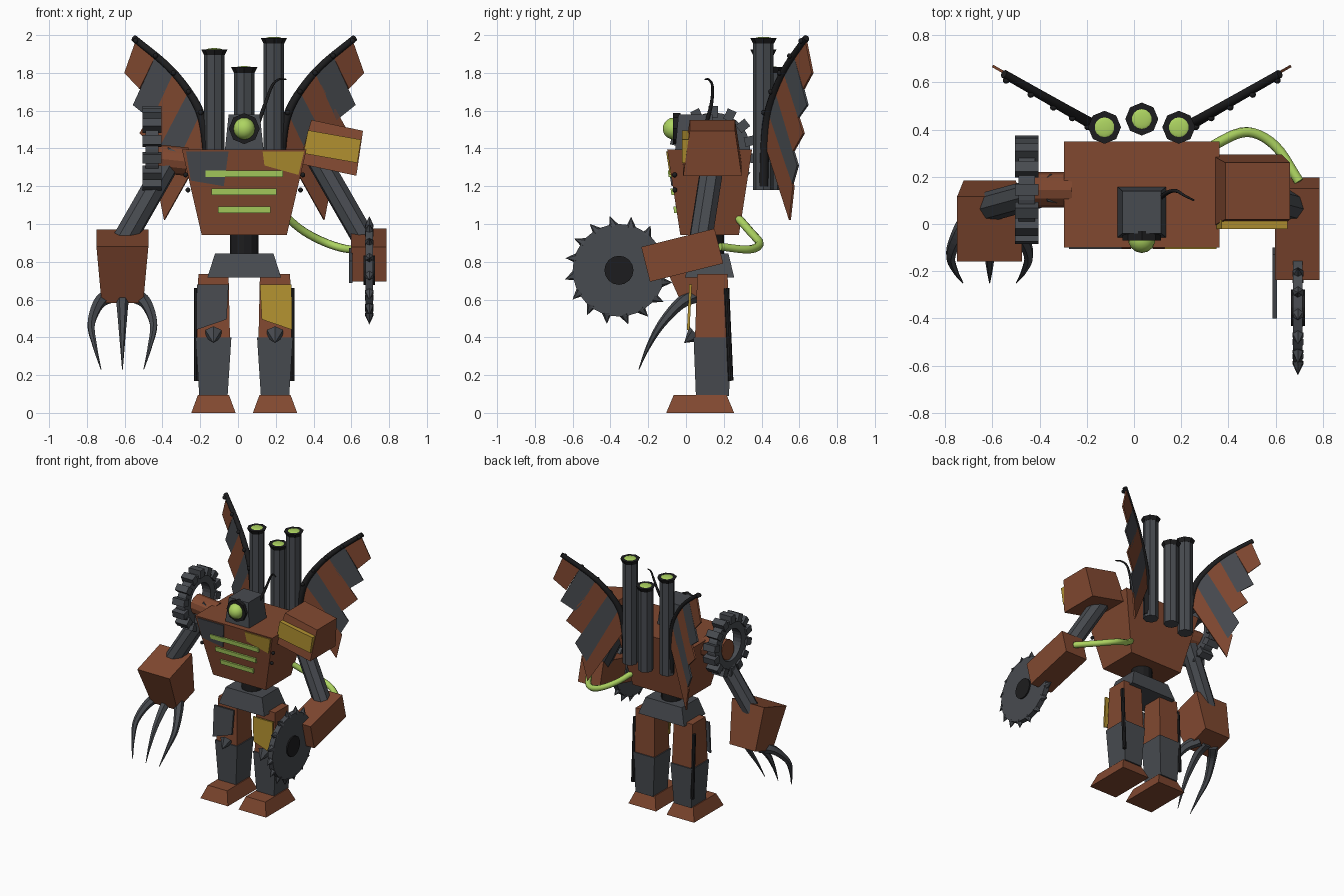
import bpy, bmesh, math
from mathutils import Vector, Matrix, Euler

if "Cube" in bpy.data.objects:
    bpy.data.objects.remove(bpy.data.objects["Cube"])


def material(name, rgb):
    m = bpy.data.materials.new(name)
    m.use_nodes = True
    m.diffuse_color = (*rgb, 1)
    m.node_tree.nodes["Principled BSDF"].inputs["Base Color"].default_value = (*rgb, 1)
    return m


RUST = material("rust_brown", (.22, .066, .03))
STEEL = material("dark_steel", (.064, .07, .08))
BLACK = material("soot_black", (.012, .012, .013))
YELLOW = material("worn_yellow", (.44, .28, .03))
GREEN = material("glowing_green", (.42, .66, .12))
CX, CY = .033, .125     # body axis


def add(name, bm, mat, smooth=False):
    bmesh.ops.recalc_face_normals(bm, faces=bm.faces)
    me = bpy.data.meshes.new(name)
    bm.to_mesh(me)
    bm.free()
    me.materials.append(mat)
    if smooth:
        me.shade_smooth()
    ob = bpy.data.objects.new(name, me)
    bpy.context.collection.objects.link(ob)
    return ob


def frustum(name, bottom, top, h, loc, mat, rot=(0, 0, 0)):
    """Box with separate bottom and top sizes."""
    bm = bmesh.new()
    bmesh.ops.create_cube(bm, size=1)
    for v in bm.verts:
        w, d = top if v.co.z > 0 else bottom
        v.co = Vector((v.co.x * w, v.co.y * d, v.co.z * h))
    turn = Euler([math.radians(a) for a in rot]).to_matrix().to_4x4()
    bm.transform(Matrix.Translation(loc) @ turn)
    return add(name, bm, mat)


def cone_in(bm, a, b, r1, r2, sides):
    a, b = Vector(a), Vector(b)
    turn = (b - a).to_track_quat('Z', 'Y').to_matrix().to_4x4()
    bmesh.ops.create_cone(bm, cap_ends=True, segments=sides, radius1=r1, radius2=r2,
                          depth=(b - a).length, matrix=Matrix.Translation((a + b) / 2) @ turn)


def rod(name, a, b, r1, mat, r2=None, sides=8):
    bm = bmesh.new()
    cone_in(bm, a, b, r1, r1 if r2 is None else r2, sides)
    return add(name, bm, mat)


def ball(name, loc, r, mat, squash=1):
    bm = bmesh.new()
    bmesh.ops.create_uvsphere(bm, u_segments=14, v_segments=10, radius=r)
    bm.transform(Matrix.Translation(loc) @ Matrix.Diagonal((1, 1, squash, 1)))
    return add(name, bm, mat, True)


def plate(name, pts, push, mat):
    """Flat polygon given thickness along a vector."""
    bm = bmesh.new()
    face = bm.faces.new([bm.verts.new(p) for p in pts])
    ext = bmesh.ops.extrude_face_region(bm, geom=[face], use_keep_orig=True)["geom"]
    moved = [g for g in ext if isinstance(g, bmesh.types.BMVert)]
    bmesh.ops.translate(bm, verts=moved, vec=push)
    return add(name, bm, mat)


def tube(name, pts, r1, r2, mat, smooth=True, res=2):
    """Round tube through points, tapering from r1 to r2."""
    p = [Vector(q) for q in pts]
    p = [2 * p[0] - p[1]] + p + [2 * p[-1] - p[-2]]
    path = []
    for a, b, c, d in zip(p, p[1:], p[2:], p[3:]):
        for k in range(5):
            t = k / 5
            path.append(.5 * (2 * b + (c - a) * t + (2 * a - 5 * b + 4 * c - d) * t ** 2
                              + (3 * b - a - 3 * c + d) * t ** 3))
    path.append(p[-2])
    cu = bpy.data.curves.new(name, 'CURVE')
    cu.dimensions = '3D'
    cu.bevel_depth, cu.bevel_resolution, cu.use_fill_caps = 1, res, True
    sp = cu.splines.new('POLY')
    sp.points.add(len(path) - 1)
    for i, q in enumerate(path):
        sp.points[i].co = (*q, 1)
        sp.points[i].radius = r1 + (r2 - r1) * i / (len(path) - 1)
    tmp = bpy.data.objects.new(name + "_path", cu)
    bpy.context.collection.objects.link(tmp)
    deps = bpy.context.evaluated_depsgraph_get()
    bm = bmesh.new()
    me = bpy.data.meshes.new_from_object(tmp.evaluated_get(deps))
    bm.from_mesh(me)
    for f in bm.faces:
        f.smooth = smooth
    bpy.data.objects.remove(tmp)
    return add(name, bm, mat)


# Torso, waist and pelvis
frustum("torso", (.45, .31), (.66, .45), .455, (CX, CY, 1.168), RUST)
rod("waist", (CX, CY, .82), (CX, CY, .96), .075, BLACK, sides=12)
frustum("pelvis", (.39, .26), (.31, .2), .125, (CX, CY, .78), STEEL)


def chest(name, pts, lift, mat):
    front = [(x, -.10 + .154 * (1.395 - z) - lift, z) for x, z in pts]
    plate(name, front, (0, lift + .003, 0), mat)


chest("chest_patch_dark", [(-.275, 1.385), (-.05, 1.385), (-.075, 1.2), (-.25, 1.23)], .007, STEEL)
chest("chest_patch_yellow", [(.13, 1.385), (.35, 1.385), (.32, 1.26), (.14, 1.31)], .007, YELLOW)
for i in range(3):
    z, w = 1.265 - i * .095, .205 - i * .033
    chest("chest_vent", [(CX - w, z + .017), (CX + w, z + .017), (CX + w, z - .017), (CX - w, z - .017)],
          .014, GREEN)
for s in (-1, 1):
    for z in (1.26, 1.18):
        ball("rivet", (CX + s * (.31 - (1.26 - z) * .15), -.06, z), .013, BLACK)

# Head with eye and antenna
frustum("head", (.205, .215), (.165, .18), .19, (CX, .05, 1.485), STEEL)
rod("eye_socket", (CX, -.03, 1.505), (CX, -.07, 1.505), .082, BLACK)
ball("eye", (CX, -.065, 1.505), .058, GREEN)
tube("antenna", [(.11, .11, 1.54), (.145, .135, 1.64), (.18, .14, 1.73), (.215, .12, 1.765),
                 (.255, .1, 1.765)], .011, .004, BLACK)

# Chimneys
for x, y, z in ((-.125, .41, 1.925), (CX, .445, 1.83), (.19, .41, 1.985)):
    rod("chimney", (x, y, 1.18), (x, y, z - .01), .054, STEEL)
    rod("chimney_rim", (x, y, z - .03), (x, y, z), .055, BLACK, .07)
    ball("chimney_glow", (x, y, z - .003), .045, GREEN, .2)

# Wings: curved bone with hanging slats
BONE = [(.19, 1.2), (.2, 1.42), (.23, 1.58), (.3, 1.71), (.41, 1.84), (.585, 1.985)]
SLATS = [[(.575, 1.97), (.47, 1.89), (.555, 1.715), (.635, 1.8)],
         [(.47, 1.89), (.375, 1.8), (.49, 1.55), (.59, 1.63)],
         [(.375, 1.8), (.295, 1.7), (.46, 1.385), (.555, 1.48)],
         [(.295, 1.7), (.23, 1.59), (.43, 1.17), (.5, 1.31)],
         [(.23, 1.59), (.2, 1.42), (.425, 1.02), (.46, 1.2)]]
for s in (-1, 1):
    def wing(d, z, back=0):
        return (CX + s * d, .42 + (d - .205) * .57 + back, z)
    tube("wing_bone", [wing(*q) for q in BONE], .026, .018, BLACK)
    for i, slat in enumerate(SLATS):
        plate("wing_slat", [wing(*q) for q in slat], (-s * .005, .01, 0), STEEL if i % 2 else RUST)
        ball("wing_bolt", wing(*slat[0], -.022), .014, BLACK)

# Legs
for s in (-1, 1):
    x = CX + s * .163
    frustum("foot", (.235, .36), (.165, .28), .095, (x, .075, .047), RUST)
    frustum("shin", (.15, .175), (.19, .2), .31, (x, .14, .245), STEEL)
    frustum("thigh", (.175, .185), (.16, .16), .34, (x, .14, .565), RUST)
    rod("knee_spike", (x, .05, .42), (x, -.01, .37), .05, STEEL, 0, 6)
    rod("leg_piston", (x + s * .09, .237, .17), (x + s * .09, .215, .66), .014, BLACK)
    guard = [(-.08, .68), (.088, .68), (.09, .44), (-.07, .495)]
    plate("thigh_guard", [(x + s * u, .005 + (z - .44) * .05, z) for u, z in guard],
          (0, .014, 0), YELLOW if s > 0 else STEEL)

# Upper arms and shoulders
for s in (-1, 1):
    rod("upper_arm", (CX + s * .37, .15, 1.38), (CX + s * .645, .075, .9), .064, STEEL)
frustum("shoulder_pad", (.31, .31), (.28, .24), .24, (.5, .14, 1.405), RUST, (0, 12, 0))
frustum("shoulder_pad_stripe", (.29, .04), (.285, .04), .125, (.5, -.002, 1.41), YELLOW, (0, 10, 0))

# Shoulder gear
bm = bmesh.new()
ring = [bm.verts.new(q) for q in ((-.035, 0, .12), (.035, 0, .12), (.035, 0, .195), (-.035, 0, .195))]
edges = [bm.edges.new((ring[i], ring[i - 1])) for i in range(4)]
bmesh.ops.spin(bm, geom=ring + edges, axis=(1, 0, 0), cent=(0, 0, 0), angle=math.tau, steps=28)
bmesh.ops.remove_doubles(bm, verts=bm.verts, dist=.0005)
for i in range(14):
    bmesh.ops.create_cube(bm, size=1, matrix=Matrix.Rotation(math.tau * i / 14, 4, 'X')
                          @ Matrix.Translation((0, 0, .2)) @ Matrix.Diagonal((.1, .05, .06, 1)))
bm.transform(Matrix.Translation((-.455, .145, 1.395)))
add("shoulder_gear", bm, STEEL)
rod("shoulder_hub", (-.46, .145, 1.35), (-.27, .145, 1.33), .075, RUST, sides=12)

# Claw hand
frustum("claw_hand", (.22, .22), (.275, .29), .327, (-.612, .03, .77), RUST, (18, 0, 0))
for k in (-1, 0, 1):
    tube("claw", [(-.612 + k * .06, .06, .625), (-.612 + k * .125, -.03, .58), (-.612 + k * .165, -.13, .47),
                  (-.612 + k * .145, -.2, .35), (-.612 + k * .113, -.25, .23)],
         .042, .002, STEEL, smooth=False, res=1)

# Saw forearm
frustum("saw_forearm", (.187, .4), (.187, .4), .19, (.692, -.02, .835), RUST, (14, 0, 0))
frustum("saw_bracket", (.018, .28), (.018, .28), .12, (.597, -.25, .78), STEEL, (14, 0, 0))
SX, SY, SZ = .695, -.355, .755
rod("saw_hub", (SX - .03, SY, SZ), (SX + .03, SY, SZ), .077, BLACK, sides=16)
bm = bmesh.new()
cone_in(bm, (SX - .02, SY, SZ), (SX + .02, SY, SZ), .245, .245, 32)
for i in range(16):
    a = math.tau * (i + .3) / 16
    c, n = math.cos(a), math.sin(a)
    cone_in(bm, (SX, SY + c * .235, SZ + n * .235),
            (SX, SY + c * .29 - n * .015, SZ + n * .29 + c * .015), .027, 0, 6)
add("saw_blade", bm, STEEL)

# Power hose from the torso to the saw arm
tube("power_hose", [(.24, .26, 1.05), (.35, .34, .96), (.48, .39, .895), (.6, .33, .865), (.7, .18, .88)],
     .022, .022, GREEN)
